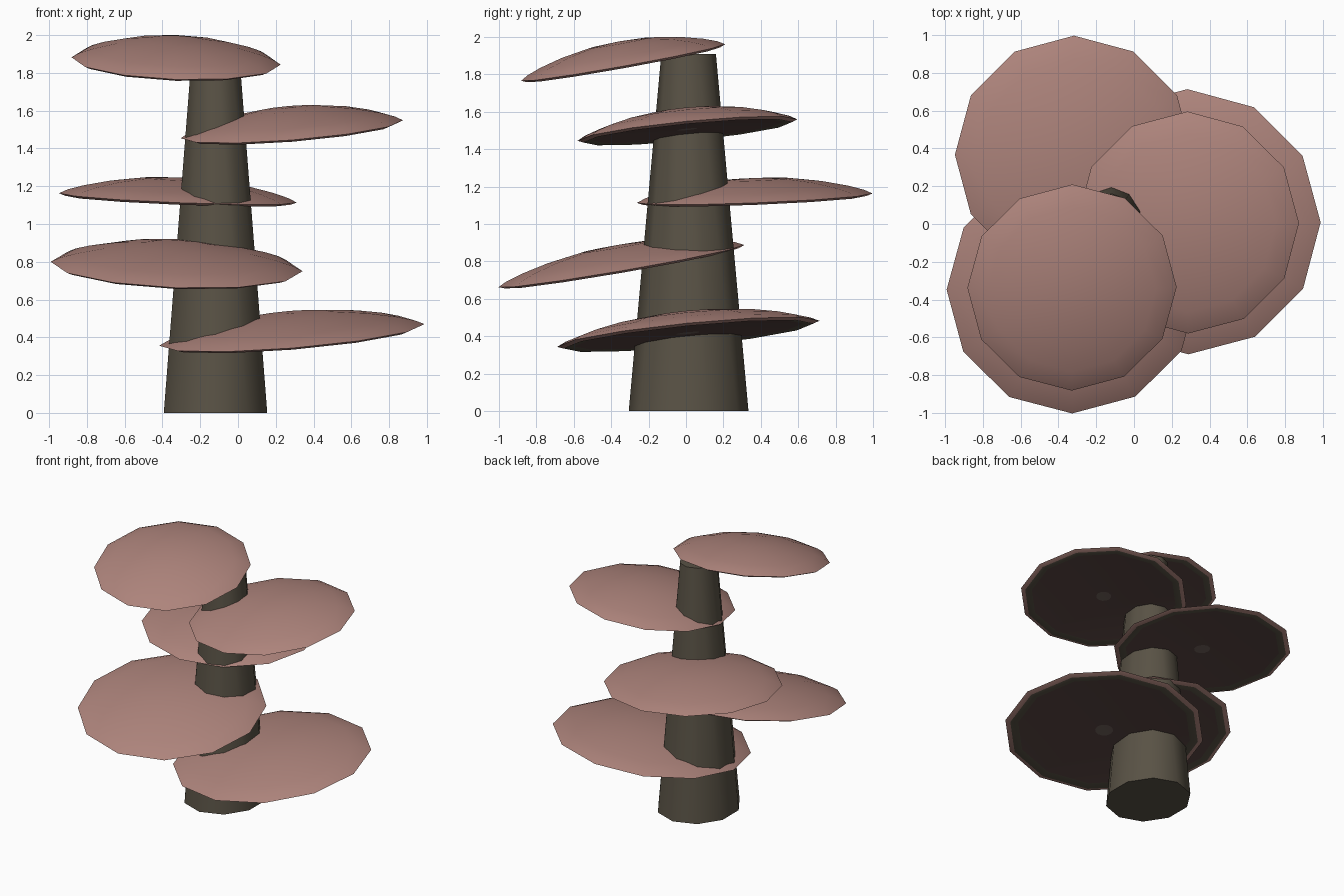
import bpy, bmesh, math
from mathutils import Vector

if "Cube" in bpy.data.objects:
    bpy.data.objects.remove(bpy.data.objects["Cube"])


def material(name, rgb):
    m = bpy.data.materials.new(name)
    m.diffuse_color = (*rgb, 1)
    m.use_nodes = True
    m.node_tree.nodes["Principled BSDF"].inputs["Base Color"].default_value = m.diffuse_color
    return m


PINK = material("cap_pink", (0.42, 0.23, 0.20))
BARK = material("stalk_khaki", (0.10, 0.085, 0.06))
GILL = material("gill_brown", (0.10, 0.06, 0.055))
CORE = material("core_grey", (0.16, 0.12, 0.105))


def lathe(name, profile, sides, mats, band_mats):
    """Turn (radius, z) points about z; end points with radius 0 close as fans."""
    bm = bmesh.new()
    rings = []
    for r, z in profile:
        n = 1 if r == 0 else sides
        rings.append([bm.verts.new((r * math.sin(2 * math.pi * i / sides),
                                    r * math.cos(2 * math.pi * i / sides), z))
                      for i in range(n)])
    for a, b, mi in zip(rings, rings[1:], band_mats):
        for i in range(sides):
            j = (i + 1) % sides
            quad = [a[i % len(a)], a[j % len(a)], b[j % len(b)], b[i % len(b)]]
            f = bm.faces.new(list(dict.fromkeys(quad)))
            f.material_index = mi
    bmesh.ops.recalc_face_normals(bm, faces=bm.faces)
    me = bpy.data.meshes.new(name)
    bm.to_mesh(me)
    bm.free()
    for m in mats:
        me.materials.append(m)
    ob = bpy.data.objects.new(name, me)
    bpy.context.collection.objects.link(ob)
    bpy.ops.object.select_all(action='DESELECT')
    ob.select_set(True)
    bpy.context.view_layer.objects.active = ob
    bpy.ops.object.shade_smooth_by_angle(angle=math.radians(40))
    return ob


# Tapered stalk, slightly flattened sideways
stalk = lathe("stalk", [(0, 0), (0.32, 0), (0.146, 1.908), (0, 1.908)],
              10, [BARK], [0, 0, 0])
stalk.location = (-0.119, 0.014, 0)
stalk.scale = (0.9, 1, 1)


# Domed shelf cap with pink lip, khaki ring, brown gills and small core below
def cap(name, center, r, slope_x, slope_y, h=0.115):
    dome = [(0, h), (0.3 * r, 0.93 * h), (0.58 * r, 0.71 * h),
            (0.8 * r, 0.43 * h), (0.93 * r, 0.2 * h), (r, 0)]
    under = [(0.95 * r, -0.012), (0.87 * r, -0.006), (0.09 * r, 0.004), (0, 0.004)]
    ob = lathe(name, dome + under, 12, [PINK, BARK, GILL, CORE],
               [0] * 6 + [1, 2, 3])
    normal = Vector((-slope_x, -slope_y, 1))
    ob.rotation_mode = 'QUATERNION'
    ob.rotation_quaternion = Vector((0, 0, 1)).rotation_difference(normal)
    ob.location = center


cap("cap_lowest_right", (0.285, 0.012, 0.413), 0.705, 0.082, 0.10)
cap("cap_low_front", (-0.325, -0.345, 0.775), 0.667, -0.038, 0.172)
cap("cap_middle_back", (-0.318, 0.367, 1.138), 0.63, -0.04, 0.04, 0.108)
cap("cap_upper_right", (0.285, 0.008, 1.502), 0.59, 0.081, 0.098)
cap("cap_top_front", (-0.328, -0.336, 1.863), 0.554, -0.036, 0.18)
